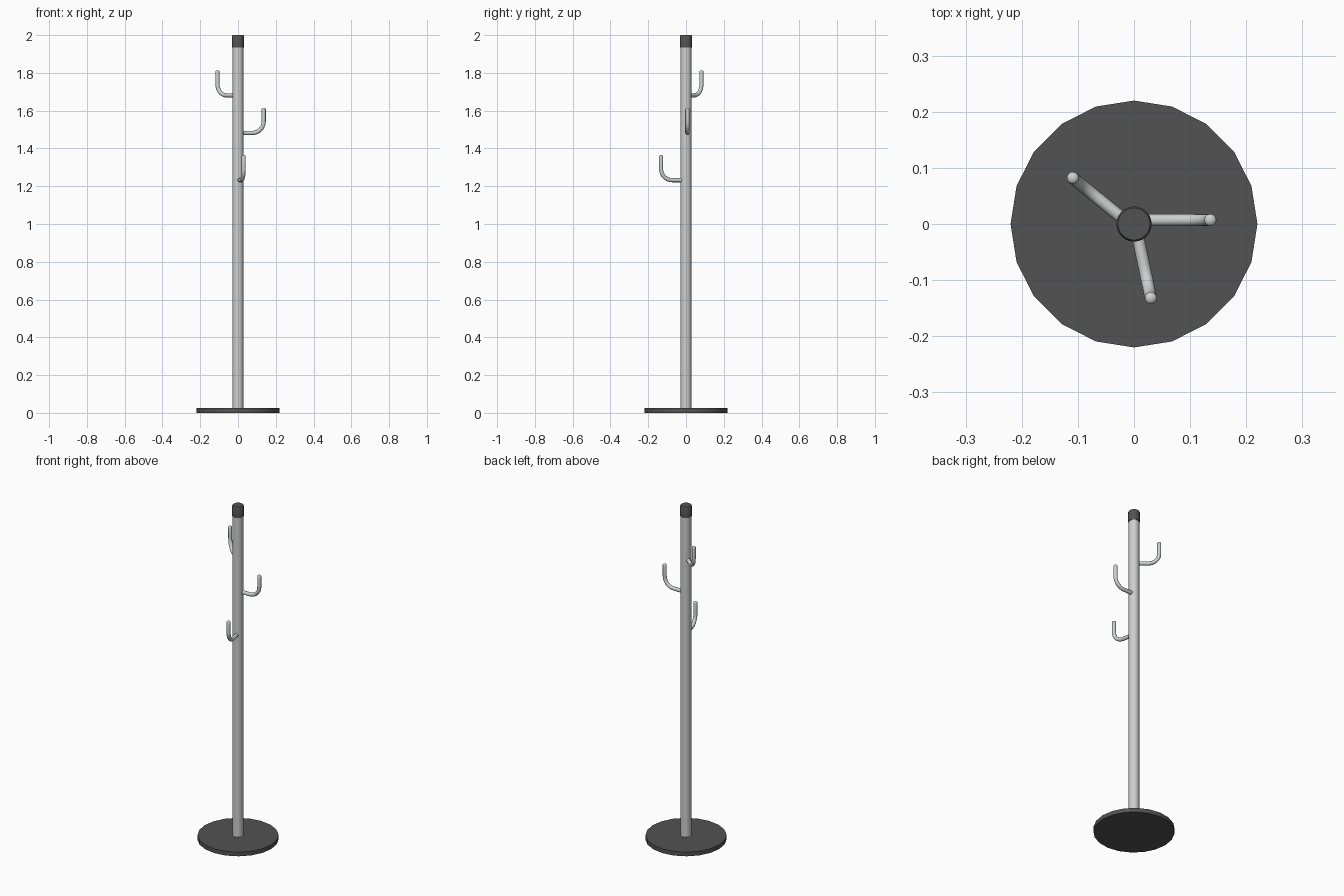
import bpy, bmesh, math
from mathutils import Vector

if "Cube" in bpy.data.objects:
    bpy.data.objects.remove(bpy.data.objects["Cube"])


def material(name, c):
    m = bpy.data.materials.new(name)
    m.diffuse_color = (*c, 1)
    m.use_nodes = True
    m.node_tree.nodes["Principled BSDF"].inputs["Base Color"].default_value = m.diffuse_color
    return m


dark = material("dark_grey", (0.085, 0.085, 0.085))
metal = material("pale_metal", (0.60, 0.63, 0.62))


def finish(bm, name, mat):
    bmesh.ops.recalc_face_normals(bm, faces=bm.faces[:])
    me = bpy.data.meshes.new(name)
    bm.to_mesh(me)
    bm.free()
    ob = bpy.data.objects.new(name, me)
    bpy.context.collection.objects.link(ob)
    me.materials.append(mat)
    bpy.ops.object.select_all(action='DESELECT')
    ob.select_set(True)
    bpy.context.view_layer.objects.active = ob
    bpy.ops.object.shade_smooth_by_angle(angle=math.radians(40))
    return ob


def skin(bm, rings):
    """Join rings of points into a closed tube."""
    rings = [[bm.verts.new(p) for p in r] for r in rings]
    n = len(rings[0])
    for a, b in zip(rings, rings[1:]):
        for i in range(n):
            j = (i + 1) % n
            bm.faces.new((a[i], a[j], b[j], b[i]))
    bm.faces.new(rings[0])
    bm.faces.new(rings[-1])


def lathe(name, profile, sides, mat):
    bm = bmesh.new()
    skin(bm, [[(r * math.cos(2 * math.pi * i / sides), r * math.sin(2 * math.pi * i / sides), z)
               for i in range(sides)] for r, z in profile])
    return finish(bm, name, mat)


# Base disc, pole and end cap
lathe("base", [(0.22, 0), (0.22, 0.025)], 20, dark)
lathe("pole", [(0.029, 0.02), (0.029, 1.94)], 24, metal)
lathe("top_cap", [(0.0315, 1.935), (0.0315, 1.995), (0.0285, 2.0)], 24, dark)


# Coat hook: straight out, quarter bend, straight up, rounded tip
def hook(name, start, tip, z, height=0.133, bend=0.06, rad=0.011, sides=12):
    s, t = Vector((*start, 0)), Vector((*tip, 0))
    length = (t - s).length
    d = (t - s).normalized()
    side = d.cross(Vector((0, 0, 1)))
    # (distance out, height, tangent angle, radius)
    path = [(0, 0, 0, rad)]
    for k in range(9):
        a = math.pi / 2 * k / 8
        path.append((length - bend + bend * math.sin(a), bend * (1 - math.cos(a)), a, rad))
    for k in range(4):
        b = math.radians(25 * k)
        path.append((length, height - rad * 0.7 * (1 - math.sin(b)), math.pi / 2, rad * math.cos(b)))
    rings = []
    for u, h, a, r in path:
        c = s + d * u + Vector((0, 0, z + h))
        n = Vector((0, 0, math.cos(a))) - d * math.sin(a)
        rings.append([c + r * (side * math.cos(q) + n * math.sin(q))
                      for q in (2 * math.pi * i / sides for i in range(sides))])
    bm = bmesh.new()
    skin(bm, rings)
    return finish(bm, name, metal)


hook("upper_hook", (-0.018, 0.008), (-0.109, 0.082), 1.681)
hook("middle_hook", (0.018, 0.007), (0.136, 0.007), 1.482)
hook("lower_hook", (0.006, -0.018), (0.030, -0.132), 1.232)
